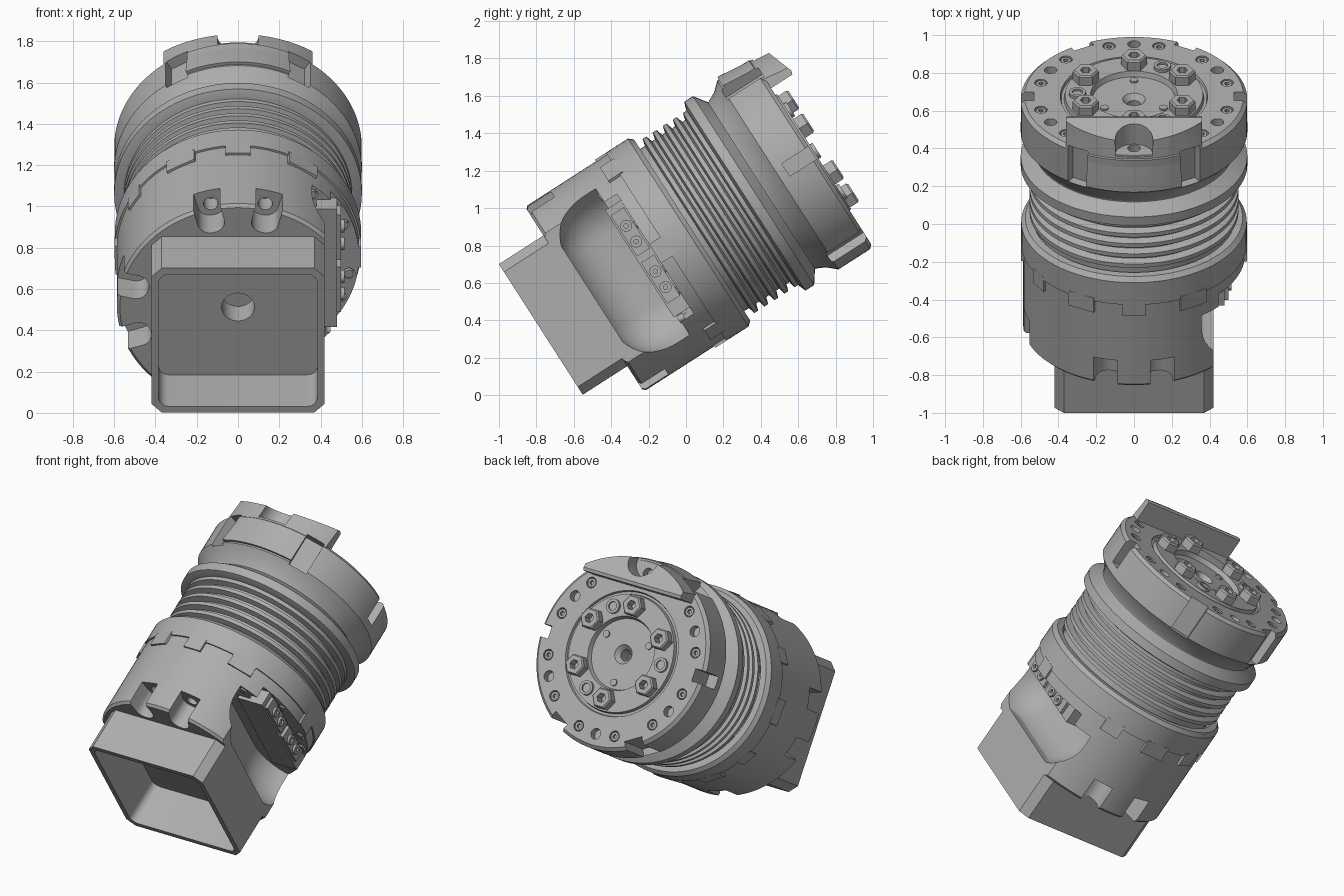
import bpy, bmesh, math
from mathutils import Matrix, Vector

cube = bpy.data.objects.get("Cube")
if cube:
    bpy.data.objects.remove(cube)

TILT = math.radians(32.7)
# Local frame: z along the barrel axis, -y towards the upper side
FRAME = Matrix.Translation((0, -0.392, 0.61)) @ Matrix.Rotation(TILT - math.pi / 2, 4, 'X')

grey = bpy.data.materials.new("plain_grey")
grey.use_nodes = True
grey.diffuse_color = (0.42, 0.42, 0.42, 1)
grey.node_tree.nodes["Principled BSDF"].inputs["Base Color"].default_value = (0.42, 0.42, 0.42, 1)


def finish(name, bm):
    bmesh.ops.recalc_face_normals(bm, faces=bm.faces)
    mesh = bpy.data.meshes.new(name)
    bm.to_mesh(mesh)
    bm.free()
    mesh.materials.append(grey)
    ob = bpy.data.objects.new(name, mesh)
    bpy.context.collection.objects.link(ob)
    ob.matrix_world = FRAME
    return ob


def polar(az, r, z=0):
    a = math.radians(az)
    return Vector((r * math.sin(a), -r * math.cos(a), z))


def add_lathe(bm, profile, sides=96, place=Matrix()):
    verts = [bm.verts.new((r, 0, z)) for r, z in profile]
    edges = [bm.edges.new(p) for p in zip(verts, verts[1:])]
    bmesh.ops.spin(bm, geom=verts + edges, cent=(0, 0, 0), axis=(0, 0, 1),
                   angle=math.tau, steps=sides, use_duplicate=False)
    new = {v for f in bm.faces if not f.tag for v in f.verts}
    bmesh.ops.remove_doubles(bm, verts=list(new), dist=0.0002)
    fresh = [f for f in bm.faces if not f.tag]
    bmesh.ops.transform(bm, matrix=place, verts=list({v for f in fresh for v in f.verts}))
    for f in fresh:
        f.tag = True


def lathe(name, profile, sides=96):
    bm = bmesh.new()
    add_lathe(bm, profile, sides)
    return finish(name, bm)


def repeat_lathe(name, profile, spots, sides=16):
    bm = bmesh.new()
    for az, r, z in spots:
        add_lathe(bm, profile, sides,
                  Matrix.Translation(polar(az, r, z)) @ Matrix.Rotation(math.radians(az), 4, 'Z'))
    return finish(name, bm)


def rod(r, z0, z1):
    return [(0, z0), (r, z0), (r, z1), (0, z1)]


def add_box(bm, lo, hi, place=Matrix()):
    lo, hi = Vector(lo), Vector(hi)
    m = place @ Matrix.Translation((lo + hi) / 2) @ Matrix.Diagonal((*(hi - lo), 1))
    bmesh.ops.create_cube(bm, size=1, matrix=m)


def boxes(name, items):
    bm = bmesh.new()
    for lo, hi, az in items:
        add_box(bm, lo, hi, Matrix.Rotation(math.radians(az), 4, 'Z'))
    return finish(name, bm)


def tube_box(name, lo, hi, offset, segments, az=0):
    # Box whose edges along the axis are bevelled
    bm = bmesh.new()
    add_box(bm, lo, hi)
    bmesh.ops.bevel(bm, geom=[e for e in bm.edges if abs(e.verts[0].co.z - e.verts[1].co.z) > .1],
                    offset=offset, segments=segments, profile=.5, affect='EDGES')
    bmesh.ops.transform(bm, matrix=Matrix.Rotation(math.radians(az), 4, 'Z'), verts=bm.verts)
    return finish(name, bm)


def prism(name, points, half):
    # (y, z) outline extruded across x
    bm = bmesh.new()
    face = bm.faces.new([bm.verts.new((-half, y, z)) for y, z in points])
    out = bmesh.ops.extrude_face_region(bm, geom=[face])["geom"]
    bmesh.ops.translate(bm, vec=(2 * half, 0, 0),
                        verts=[v for v in out if isinstance(v, bmesh.types.BMVert)])
    return finish(name, bm)


def carve(ob, cutter, op='DIFFERENCE'):
    bpy.context.view_layer.objects.active = ob
    mod = ob.modifiers.new("carve", 'BOOLEAN')
    mod.operation, mod.solver, mod.object = op, 'EXACT', cutter
    bpy.context.view_layer.update()
    bpy.ops.object.modifier_apply(modifier=mod.name)
    bpy.data.objects.remove(cutter)


# Lower body with a stepped rim
body = lathe("lower_body", [(0, -.18), (.572, -.18), (.587, -.165), (.587, .34), (.597, .34),
                            (.597, .48), (.575, .505), (.535, .505), (.52, .48), (0, .48)])
# Open troughs with screw holes around the lower edge
pockets = [-15, 15, -77, -108, 165, 195]
for a in pockets:
    carve(body, tube_box("trough_cutter", (-.066, -.75, -.3), (.066, -.445, -.02), .06, 6, a))
carve(body, repeat_lathe("hole_cutter", rod(.035, -.1, .08), [(a, .51, 0) for a in pockets], 20))
# Open bay on the left side with a scooped inner wall
bm = bmesh.new()
add_box(bm, (.2, -.49, -.15), (1.2, .49, .8))
bmesh.ops.bevel(bm, geom=bm.edges[:], offset=.27, segments=12, profile=.5, affect='EDGES')
cut = bmesh.ops.bisect_plane(bm, geom=bm.verts[:] + bm.edges[:] + bm.faces[:],
                             plane_co=(0, 0, .19), plane_no=(0, 0, 1), clear_outer=True)
bmesh.ops.holes_fill(bm, edges=[e for e in bm.edges if e.is_boundary])
carve(body, finish("bay_cutter", bm))
carve(body, boxes("side_cutter", [((.42, -.7, -.3), (.8, .7, .189), 0)]))
carve(body, boxes("panel_cutter", [((.38, -.38, .1), (.8, .38, .27), 0)]))
plate_spots = [(a, .545, .27 if 50 < a < 125 else .19) for a in (41, 56, 70, 100, 115, 132)]
carve(body, repeat_lathe("plate_cutter", rod(.03, -.05, .05), plate_spots))
repeat_lathe("plate_screws", rod(.022, -.006, .03), plate_spots)

# Tabs hanging below the rim
tabs = [(-28, .075), (0, .06), (32, .08), (-58, .05), (-92, .08), (-125, .05),
        (90, .06), (150, .06), (180, .08), (-150, .07)]
boxes("rim_tabs", [((-w, -.597, .27), (w, -.54, .36), a) for a, w in tabs])

# Connector panel on the flank of the bay
boxes("connector_panel", [((.3, -.34, .17), (.48, .34, .272), 0)])
boxes("connector_sockets", [((.47, y - .13, .18), (.5, y + .13, .262), 0) for y in (-.17, .13)])
bm = bmesh.new()
for y in (-.21, -.11, .08, .18):
    add_lathe(bm, [(.012, 0), (.032, 0), (.032, .02), (.012, .02), (.012, 0)], 16,
              Matrix.Translation((.495, y, .22)) @ Matrix.Rotation(math.pi / 2, 4, 'Y'))
finish("connector_pins", bm)

# Hollow square mounting box
mount = tube_box("mounting_box", (-.42, -.405, -.463), (.42, .425, -.13), .05, 1)
carve(mount, tube_box("box_cutter", (-.385, -.37, -.6), (.385, .39, -.17), .05, 5))
carve(mount, lathe("cable_cutter", rod(.08, -.3, 0), 32))
carve(body, lathe("cable_cutter", rod(.08, -.3, -.05), 32))

# Ribbed bellows
ribs = [(0, .45), (.515, .45)]
for i in range(5):
    z = .535 + i * .064
    ribs += [(.515, z), (.553, z + .01), (.553, z + .034), (.515, z + .046)]
lathe("bellows", ribs + [(.515, .86), (0, .86)])

# Collar with a sloped shoulder
lathe("collar", [(0, .825), (.56, .825), (.6, .84), (.6, .895), (.53, .945), (.53, 1), (0, 1)])

# Head disc with a recessed centre
head = lathe("head_disc", [(0, .95), (.53, .95), (.555, 1), (.6, 1.05), (.6, 1.25), (.58, 1.27),
                           (.39, 1.27), (.385, 1.255), (.37, 1.255), (.365, 1.28), (.23, 1.28),
                           (.22, 1.25), (.06, 1.25), (.035, 1.22), (.035, 1.12), (0, 1.12)])


def slots(name):
    gaps = [((-.06, -.75, 1.04), (.06, -.54, 1.27), a) for a in (-30, 30)]
    gaps += [((-.06, -.75, 1.04), (.06, -.545, 1.4), a) for a in (151, 209)]
    gaps += [((-.04, -.75, 1.1), (.04, -.53, 1.4), a) for a in (90, 270)]
    return boxes(name, gaps)


carve(head, slots("slot_cutter"))
rim = [a for a in range(45, 320, 15) if a not in (90, 150, 210, 270)]
carve(head, repeat_lathe("rim_cutter", rod(.034, -.05, .1), [(a, .51, 1.27) for a in rim + [0]]))
screws = [a for a in rim if a not in (60, 120, 180, 240, 300)]
socket = [(0, -.05), (.028, -.05), (.028, -.005), (.014, -.005), (.014, -.025), (0, -.025)]
repeat_lathe("rim_screws", socket, [(a, .51, 1.27) for a in screws], 12)

# Upper locking pad, tapered outside and notched in the middle
pad = prism("upper_pad", [(-.41, 1.2), (-.41, 1.405), (-.43, 1.412), (-.58, 1.36), (-.64, 1.34),
                          (-.64, 1.06), (-.54, 1.06), (-.54, 1.2)], .36)
carve(pad, lathe("pad_round", [(0, .9), (.615, .9), (.615, 1.07), (.582, 1.37), (.575, 1.6), (0, 1.6)]),
      'INTERSECT')
carve(pad, slots("slot_cutter"))
carve(pad, repeat_lathe("notch_cutter", rod(.1, 1.268, 1.7), [(0, .57, 0)], 32))
carve(pad, repeat_lathe("notch_hole", rod(.034, 1.1, 1.4), [(0, .51, 0)]))

# Hub nuts and fasteners
nut = [(.03, -.01), (.03, .06), (.06, .06), (.069, .05), (.069, -.01), (.03, -.01)]
repeat_lathe("hub_nuts", nut, [(a, .295, 1.28) for a in range(0, 360, 60)], 6)
ring = [(0, 0), (.045, 0), (.045, .02), (.028, .02), (.028, .008), (0, .008)]
repeat_lathe("hub_screws", ring, [(a, .3, 1.278) for a in (30, 150, 270)], 20)
repeat_lathe("centre_screws", rod(.022, 0, .012), [(a, .18, 1.248) for a in (60, 180, 300)], 12)

# Crisp shading on every part
bpy.ops.object.select_all(action='DESELECT')
for ob in bpy.context.collection.objects:
    if ob.type == 'MESH' and grey.name in ob.data.materials:
        ob.select_set(True)
        bpy.context.view_layer.objects.active = ob
bpy.ops.object.shade_smooth_by_angle(angle=math.radians(30))
